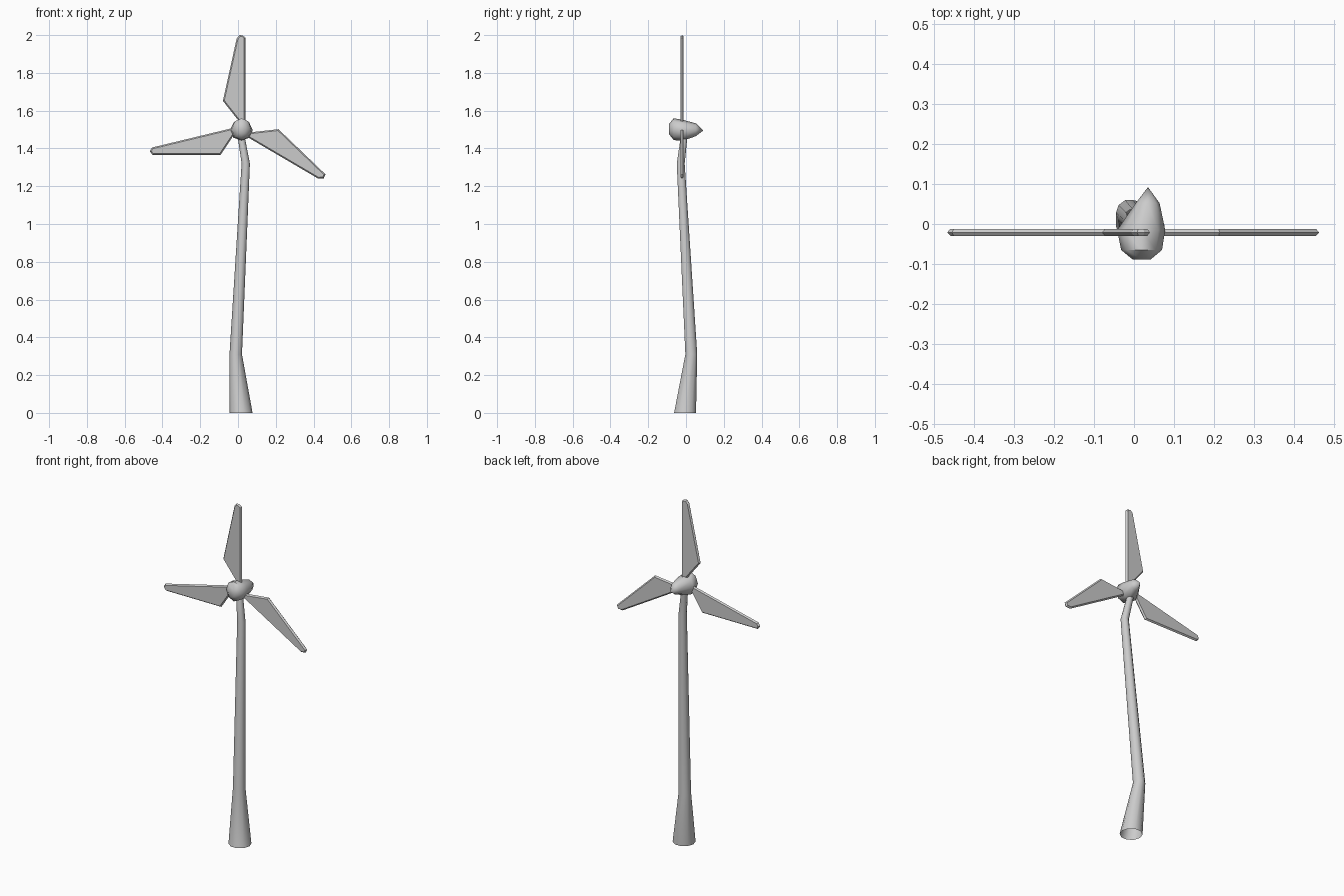
import bpy, bmesh, math
from mathutils import Vector

if "Cube" in bpy.data.objects:
    bpy.data.objects.remove(bpy.data.objects["Cube"])


def finish(name, bm, smooth=None):
    bmesh.ops.recalc_face_normals(bm, faces=bm.faces)
    mesh = bpy.data.meshes.new(name)
    bm.to_mesh(mesh)
    bm.free()
    ob = bpy.data.objects.new(name, mesh)
    bpy.context.collection.objects.link(ob)
    if smooth:
        bpy.ops.object.select_all(action='DESELECT')
        bpy.context.view_layer.objects.active = ob
        ob.select_set(True)
        bpy.ops.object.shade_smooth_by_angle(angle=math.radians(smooth))
    return ob


def ring(bm, center, u, v, sides):
    c, u, v = Vector(center), Vector(u), Vector(v)
    return [bm.verts.new(c + u * math.cos(a) + v * math.sin(a))
            for a in (2 * math.pi * i / sides for i in range(sides))]


def bridge(bm, rings):
    for a, b in zip(rings, rings[1:]):
        n = len(a)
        for i in range(n):
            j = (i + 1) % n
            bm.faces.new((a[i], a[j], b[j], b[i]))


# Tower: flared foot, crooked tapering mast, open underneath
bm = bmesh.new()
sections = [(0.016, -0.005, 0, 0.061), (-0.012, 0.028, 0.31, 0.033),
            (0.041, -0.028, 1.32, 0.022), (0.014, -0.008, 1.48, 0.018)]
rings = [ring(bm, (x, y, z), (r, 0, 0), (0, r, 0), 10) for x, y, z, r in sections]
bridge(bm, rings)
bm.faces.new(rings[-1])
finish("tower", bm, 40)

# Nacelle: blunt nose at the front, tapering to a point at the back
bm = bmesh.new()
sections = [(-0.089, 0.019, 1.503, 0.022, 0.028), (-0.065, 0.019, 1.502, 0.051, 0.058),
            (-0.015, 0.018, 1.496, 0.060, 0.055), (0.052, 0.034, 1.499, 0.030, 0.034)]
rings = [ring(bm, (x, y, z), (rx, 0, 0), (0, 0, rz), 8) for y, x, z, rx, rz in sections]
bridge(bm, rings)
bm.faces.new(rings[0])
tip = bm.verts.new((0.035, 0.092, 1.495))
for i in range(8):
    bm.faces.new((rings[-1][i], rings[-1][(i + 1) % 8], tip))
finish("nacelle", bm, 50)


# Blades: flat panels with a bevelled rim, outlined in x and z
def blade(name, outline, y=-0.021, half=0.009, rim=0.007):
    bm = bmesh.new()
    for pts in (outline, outline[::-1]):
        bm.faces.new([bm.verts.new((x, y, z)) for x, z in pts])
    bm.normal_update()
    bmesh.ops.inset_individual(bm, faces=bm.faces[:], thickness=rim, depth=half,
                               use_even_offset=True)
    bmesh.ops.remove_doubles(bm, verts=bm.verts, dist=0.0002)
    finish(name, bm)


blade("blade_top", [(0.012, 1.535), (0.040, 1.535), (0.040, 1.985), (0.026, 1.998),
                    (0.008, 2.0), (-0.007, 1.982), (-0.080, 1.652)])
blade("blade_left", [(-0.020, 1.475), (-0.020, 1.510), (-0.455, 1.405), (-0.467, 1.385),
                     (-0.452, 1.365), (-0.093, 1.365)])
blade("blade_right", [(0.055, 1.484), (0.052, 1.459), (0.425, 1.240), (0.454, 1.242),
                      (0.463, 1.263), (0.214, 1.502)])
